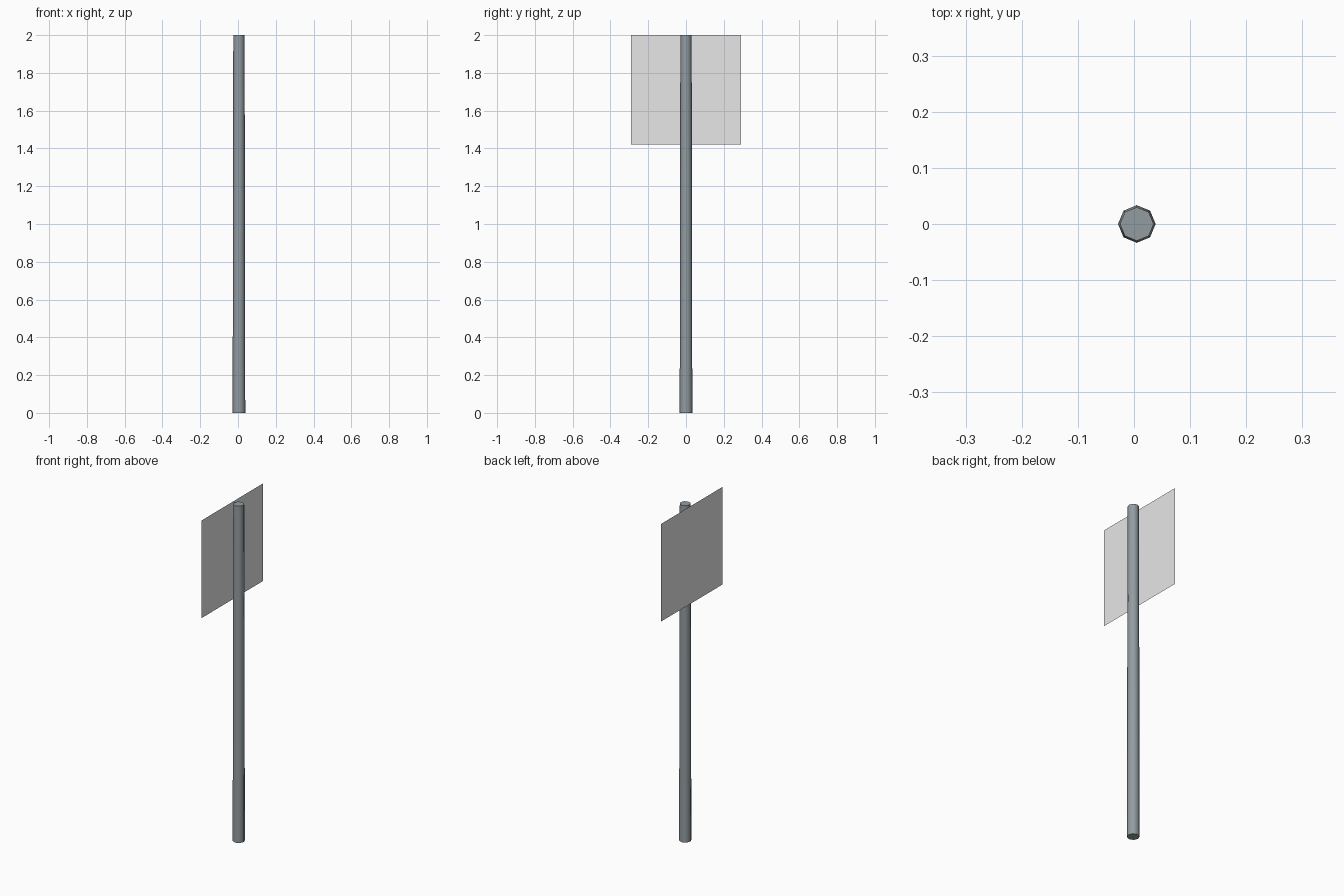
import bpy
import math

cube = bpy.data.objects.get("Cube")
if cube:
    bpy.data.objects.remove(cube, do_unlink=True)


def make_material(name, colour):
    mat = bpy.data.materials.new(name)
    mat.use_nodes = True
    mat.diffuse_color = colour
    mat.node_tree.nodes["Principled BSDF"].inputs["Base Color"].default_value = colour
    return mat


steel = make_material("blue grey steel", (0.29, 0.335, 0.355, 1))
panel_grey = make_material("light grey panel", (0.8, 0.8, 0.8, 1))

HEIGHT = 2.0
PANEL_SIZE = 0.58

# Tapered eight-sided pole, corners on the axes
bpy.ops.mesh.primitive_cone_add(vertices=8, radius1=0.0335, radius2=0.03,
                                depth=HEIGHT, location=(0.005, 0, HEIGHT / 2))
pole = bpy.context.object
pole.name = "pole"
pole.data.materials.append(steel)
bpy.ops.object.shade_smooth_by_angle(angle=math.radians(50))

# Square sheet panel, standing just clear of the pole and level with its top
bpy.ops.mesh.primitive_plane_add(size=PANEL_SIZE,
                                 location=(-0.038, 0, HEIGHT - PANEL_SIZE / 2),
                                 rotation=(0, math.pi / 2, 0))
panel = bpy.context.object
panel.name = "sign_panel"
panel.data.materials.append(panel_grey)
